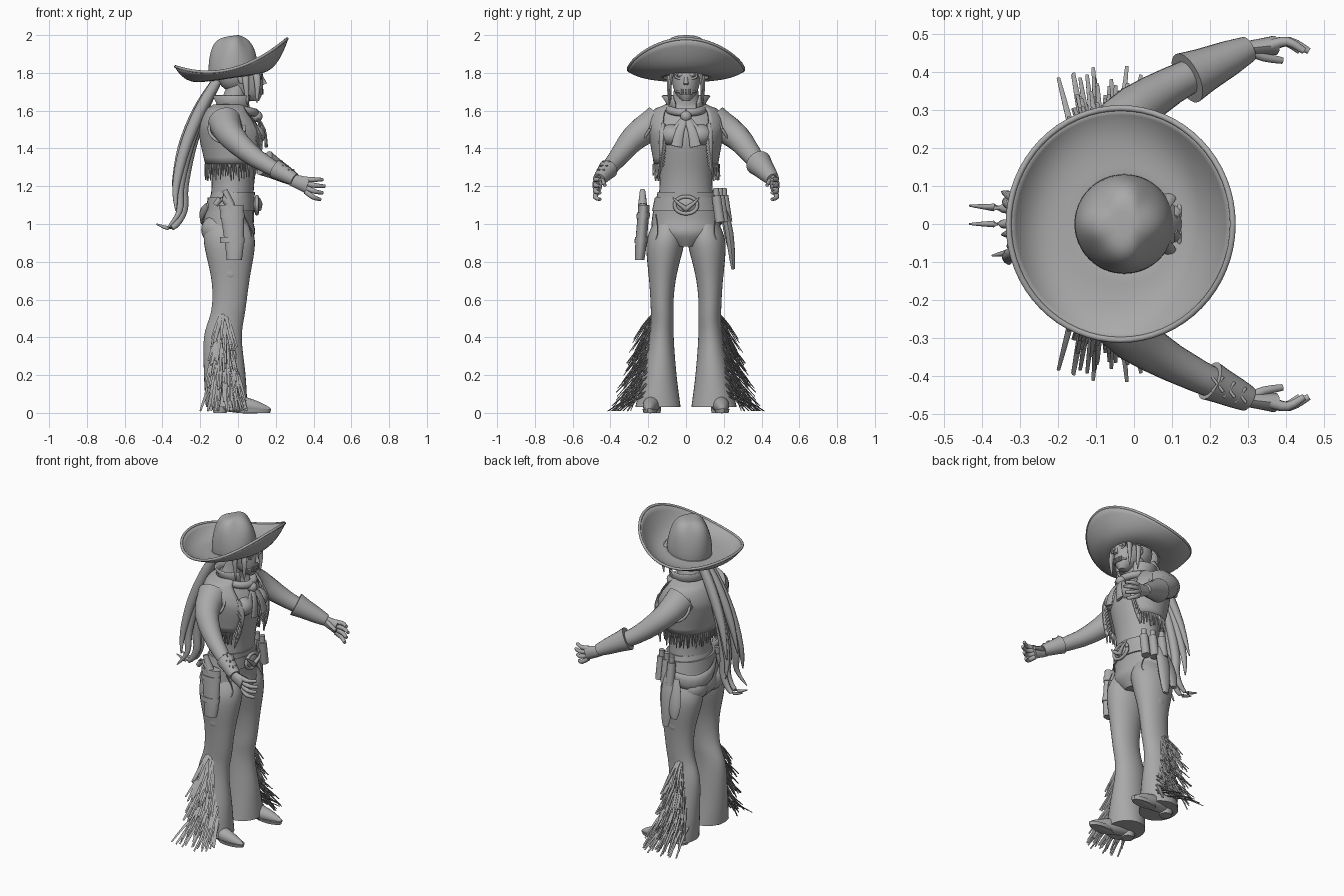
import bpy, bmesh, random
from math import sin, cos, pi, tau
from mathutils import Vector

random.seed(4)
if "Cube" in bpy.data.objects:
    bpy.data.objects.remove(bpy.data.objects["Cube"])
X, Y, Z = Vector((1, 0, 0)), Vector((0, 1, 0)), Vector((0, 0, 1))
BOTH, NEAR, FAR = (1, -1), (-1,), (1,)
parts = []
grey = (0.4, 0.4, 0.4, 1)
clay = bpy.data.materials.new("plain grey")
clay.use_nodes = True
clay.diffuse_color = grey
clay.node_tree.nodes["Principled BSDF"].inputs["Base Color"].default_value = grey

def finish(name, bm, thickness=0):
    """Turn a bmesh into a coloured object, optionally thickened."""
    bmesh.ops.recalc_face_normals(bm, faces=bm.faces)
    mesh = bpy.data.meshes.new(name)
    bm.to_mesh(mesh)
    bm.free()
    mesh.materials.append(clay)
    part = bpy.data.objects.new(name, mesh)
    bpy.context.collection.objects.link(part)
    if thickness:
        solid = part.modifiers.new("thickness", "SOLIDIFY")
        solid.thickness, solid.offset = thickness, 0
    parts.append(part)

def spline(rows, steps):
    """Smooth curve through rows of numbers."""
    result = []
    for i in range(len(rows) - 1):
        before, after = rows[max(i - 1, 0)], rows[min(i + 2, len(rows) - 1)]
        for t in (j / steps for j in range(steps)):
            result.append([b + t / 2 * (c - a + t * (2*a - 5*b + 4*c - d + t * (3*(b - c) + d - a)))
                           for a, b, c, d in zip(before, rows[i], rows[i + 1], after)])
    return result + [list(rows[-1])]

def skin(bm, rings, closed=True, capped=True):
    """Join rings of points with faces."""
    rings = [[bm.verts.new(point) for point in ring] for ring in rings]
    for low, high in zip(rings, rings[1:]):
        for i in range(0 if closed else 1, len(low)):
            bm.faces.new((low[i - 1], low[i], high[i], high[i - 1]))
    if capped:
        bm.faces.new(rings[0])
        bm.faces.new(rings[-1])

def tube(name, paths, start, end, flat=1, bulge=0, ref=X, sides=10, steps=3, ys=FAR):
    """Tapering tubes along paths; flat narrows them across the ref direction."""
    bm = bmesh.new()
    for path, side in ((p, s) for p in paths for s in ys):
        line = [Vector((x, y * side, z)) for x, y, z in spline(path, steps)]
        rings = []
        for i, centre in enumerate(line):
            t = i / (len(line) - 1)
            along = (line[min(i + 1, len(line) - 1)] - line[max(i - 1, 0)]).normalized()
            wide = (ref - along * ref.dot(along)).normalized()
            thin = along.cross(wide) * flat
            radius = start + (end - start) * t + bulge * sin(pi * t)
            rings.append([centre + radius * (wide * cos(tau * q / sides) + thin * sin(tau * q / sides))
                          for q in range(sides)])
        skin(bm, rings)
    finish(name, bm)

def around(row, angle, grow=0):
    """Point on a level oval given as height, back, front and half width."""
    z, back, front, half = row
    return Vector(((back + front) / 2 + ((front - back) / 2 + grow) * cos(angle), (half + grow) * sin(angle), z))

def body(name, rows, centre=lambda z: 0, grow=0, ys=FAR, sides=32):
    """Solid made of stacked level ovals."""
    bm = bmesh.new()
    for side in ys:
        skin(bm, [[around(row, tau * q / sides, grow) + Y * side * centre(row[0]) for q in range(sides)]
                  for row in spline(rows, 5)])
    finish(name, bm)

def wrap(name, rows, opening, grow=0, sides=40):
    """Sheet of level ovals left open at the front."""
    bm = bmesh.new()
    skin(bm, [[around(row, opening(row[0]) + (tau - 2 * opening(row[0])) * q / sides, grow)
               for q in range(sides + 1)] for row in rows], closed=False, capped=False)
    finish(name, bm, 0.01)

def ball(name, centre, size, ys=BOTH):
    bm = bmesh.new()
    for side in ys:
        for vert in bmesh.ops.create_uvsphere(bm, u_segments=20, v_segments=12, radius=1)["verts"]:
            x, y, z = (c + v * s for c, v, s in zip(centre, vert.co, size))
            vert.co = x, y * side, z
    finish(name, bm)

def loop(centre, across, up, count=20):
    """Closed oval path spanned by two half axes."""
    return [Vector(centre) + across * cos(tau * i / count) + up * sin(tau * i / count) for i in range(count + 1)]

# torso
torso = [(1.1, -.15, .08, .15), (1.25, -.14, .09, .14), (1.45, -.18, .13, .17), (1.53, -.18, .1, .18),
         (1.6, -.15, .05, .15), (1.64, -.1, .04, .08), (1.75, -.05, .06, .06)]
body("torso", torso)
ball("chest_muscles", (.07, .07, 1.47), (.075, .075, .06))
# arms and hands
elbow, wrist = Vector((.1, .365, 1.345)), Vector((.3, .46, 1.235))
palm = wrist + Vector((.07, .01, -.03))
tube("arms", [[(-.07, .15, 1.54), (-.03, .27, 1.46), elbow, wrist]], .09, .03, ref=Z, sides=20, ys=BOTH)
tube("palms", [[wrist - X * .02, palm]], .03, .044, flat=.6, ref=Z, ys=BOTH)
fingers = [[wrist, wrist + Vector((.04, -.02, -.01)), wrist + Vector((.09, -.03, -.03))]]
for f in range(4):
    knuckle = palm + Z * (.03 - f * .021) - X * .01
    reach = .1 - abs(f - 1) * .012
    fingers.append([knuckle, knuckle + Vector((reach / 2, .01, -.01 * f)),
                    knuckle + Vector((reach, -.015, -.014 * f))])
tube("fingers", fingers, .016, .009, ref=Z, ys=BOTH)
# flared gauntlet on one wrist, laced wrap on the other
tube("gauntlet", [[wrist, wrist.lerp(elbow, .8)]], .035, .07, ref=Z, sides=20)
tube("wrist_wrap", [[wrist, wrist.lerp(elbow, .5)]], .034, .053, ref=Z, sides=20, ys=NEAR)
laces = []
for i in range(3):
    knot = wrist.lerp(elbow, .1 + i * .15) + Z * (.04 + i * .006)
    for lean in BOTH:
        cross = X * .015 + Y * lean * .02
        laces.append([knot - cross, knot + cross])
tube("wrap_laces", laces, .004, .004, ref=Z, ys=NEAR)
# head and face
body("head", [(1.65, .06, .11, .02), (1.7, -.02, .13, .06), (1.8, -.08, .13, .08), (1.88, -.08, .08, .06)])
ball("eyes", (.12, .03, 1.79), (.01, .02, .01))
ball("ears", (.02, .08, 1.77), (.02, .01, .03))
tube("eye_sockets", [loop((.12, .034, 1.79), Y * .024, Z * .02)], .006, .006, ys=BOTH)
tube("nose", [[(.12, 0, 1.79), (.14, 0, 1.74)]], .008, .014)
tube("mouth_stripe", [[(.1, -.05, 1.7), (.13, 0, 1.7), (.1, .05, 1.7)]], .006, .006, ref=Z)
teeth = [Vector((.13 - y * y * 7, y, 1.7)) for y in (.006, .018, .03)]
tube("teeth", [[t - Z * .015, t + Z * .015] for t in teeth], .005, .005, ys=BOTH)
# hair: cap, face-framing locks and a long ponytail with a curled end
ball("hair_cap", (-.02, 0, 1.8), (.095, .085, .1), FAR)
tube("face_locks", [[(.06, .02, 1.87), (.1, .08, 1.78), (.1, .08, 1.64)], [(.1, .02, 1.83), (.12, .06, 1.77)],
                    [(.04, .05, 1.86), (.04, .09, 1.78), (.05, .09, 1.63)]],
     .015, .002, bulge=.01, flat=.6, ys=BOTH)
tail = [(-.11, 1.76), (-.19, 1.6), (-.26, 1.4), (-.3, 1.2), (-.3, 1.07), (-.36, .98), (-.45, 1)]
locks = []
for i, length in enumerate((5, 6, 4, 7, 7, 5, 4)):
    spread, sweep = i / 3 - 1, 1.25 - .1 * (length - 4)
    locks.append([(-.11 + (x + .11) * sweep, spread * (.025 + .02 * j), z) for j, (x, z) in enumerate(tail[:length])])
tube("ponytail", locks, .025, .003, bulge=.015, flat=.8, steps=4)
tube("hair_tie", [loop((-.12, 0, 1.74), Y * .03, X * .02 + Z * .02)], .01, .01)
# hat: rings from the rim inward, then up over the pinched crown
sides, brim_steps, crown_steps = 64, 12, 20
rings = []
for step in range(brim_steps + crown_steps):
    ring = []
    for i in range(sides):
        c, s = cos(tau * i / sides), sin(tau * i / sides)
        if step < brim_steps:
            r = 1 - step / brim_steps
            rim_x = .295 * c - .035
            x = rim_x * r + (.125 * c - .025) * (1 - r)
            y = s * (.305 * r + .125 * (1 - r))
            rim_z = 1.83 + .32 * rim_x + rim_x**2
            z = (1.785 + .15 * x) * (1 - r**3) + rim_z * r**3
        else:
            t = (step - brim_steps) / crown_steps
            lift = sin(t * pi / 2) ** .8
            r = .125 * cos(t * pi / 2) ** .5 * (1 - .1 * lift**2 * (1 - cos(4 * tau * i / sides)))
            x, y = r * c - .025 - .005 * lift, r * s
            z = 1.785 + .15 * x + .21 * lift - .4 * max(x, 0) * lift
        ring.append(Vector((x, y, z)))
    rings.append(ring)
bm = bmesh.new()
skin(bm, rings, capped=False)
bm.verts.ensure_lookup_table()
bm.faces.new(bm.verts[-sides:])
finish("hat", bm, .012)
for name, ring in (("hat_rim", rings[0]), ("hat_band", rings[brim_steps])):
    tube(name, [ring + ring[:1]], .008, .008, ref=Z, steps=1)
# fringed vest, following the torso
vest = [row for row in spline(torso, 6) if 1.3 < row[0] < 1.64]
vest_opening = lambda z: .65 + 7 * (z - 1.5) ** 2
wrap("vest", vest, vest_opening, grow=.018)
tube("armhole_trim", [loop((-.06, .19, 1.505), X * .093, Z * .075 - Y * .045)], .008, .008, ys=BOTH)
hem, edge = [], []
for i in range(46):
    root = around(vest[0], 1 + (tau - 2) * i / 45, .022)
    hem.append([root, root - Z * random.uniform(.06, .09) + Y * random.uniform(-.01, .01)])
tube("vest_hem_fringe", hem, .01, .004, flat=.6, ref=Y, sides=5)
for row in spline([r for r in vest if r[0] < 1.54], 2):
    root = around(row, vest_opening(row[0]), .018)
    edge.append([root, root + X * .015 + Y * .01 - Z * .03, root + X * .01 + Y * .02 - Z * .09])
tube("vest_edge_fringe", edge, .014, .004, flat=.6, ref=Y, sides=6, ys=BOTH)
# popped collar and knotted scarf
wrap("collar", [(1.59, -.12, .08, .1), (1.64, -.11, .07, .1), (1.68, -.13, .08, .125)], lambda z: .6)
tube("scarf_wrap", [loop((0, 0, 1.61), X * .09 - Z * .02, Y * .09)], .022, .022)
ball("scarf_knot", (.1, 0, 1.57), (.03, .03, .03), FAR)
tube("scarf_tails", [[(.1, 0, 1.57), (.14, .03, 1.5), (.15, .05, 1.41)], [(.1, 0, 1.57), (.13, .07, 1.47)]],
     .015, .03, flat=.3, ref=Y, ys=BOTH)
# flared trousers
body("trouser_seat", [(.88, -.13, .05, .07), (.95, -.19, .09, .17), (1.03, -.18, .08, .18), (1.17, -.14, .09, .15)])
body("trouser_legs", [(1, -.17, .06, .08), (.9, -.18, .09, .1), (.7, -.14, .06, .07), (.55, -.14, .04, .06),
                      (.4, -.18, .02, .065), (.2, -.18, .04, .09), (.03, -.17, .05, .12)],
     centre=lambda z: .15 - .05 * z + .2 * max(0, z - .5) * (.95 - z), ys=BOTH)
ball("buttocks", (-.11, .08, .97), (.085, .09, .08))
ball("leg_discs", (-.04, .19, .74), (.03, .01, .03))
tube("hip_seams", [[(.03, .16, 1.05), (.07, .15, .95), (.04, .18, .85), (-.02, .18, .55)]], .003, .003, ys=BOTH)
# ragged fringe fanning out from the outer leg seams
strands = []
for i in range(110):
    down, sway, length = i / 110, random.uniform(-1, 1), random.uniform(.5, 1.1)
    root = Vector((sway * (.015 + .075 * down) - .075, .18 + .05 * down - .03 * down * sway**2, .52 - .44 * down))
    tip = root + Vector((sway * .05, (.09 + .1 * down) * length, -(.14 + .04 * down) * random.uniform(.8, 1.2)))
    tip.z = max(tip.z, .01)
    strands.append([root, (root + tip) / 2 + Z * .01, tip])
tube("leg_fringe", strands, .012, .005, flat=.4, sides=5, steps=2, ys=BOTH)
# boots
tube("boots", [[(-.14, .165, .05), (-.04, .175, .05), (.07, .19, .035), (.17, .195, .015)]],
     .03, .01, bulge=.025, ref=Y, sides=16, ys=BOTH)
body("boot_heels", [(0, -.13, -.06, .035), (.04, -.14, -.05, .04)], centre=lambda z: .17, ys=BOTH)
body("boot_soles", [(0, 0, .17, .035), (.02, 0, .175, .04)], centre=lambda z: .19, ys=BOTH)
# belt with horned buckle
body("belt", [(1.07, -.17, .09, .18), (1.14, -.16, .09, .165)])
ball("buckle", (.09, 0, 1.1), (.02, .06, .04), FAR)
tube("buckle_rim", [loop((.1, 0, 1.1), Y * .06, Z * .045)], .01, .01)
tube("buckle_horns", [[(.11, 0, 1.08), (.12, .04, 1.11), (.11, .07, 1.14)]], .015, .003, ys=BOTH)
# holster and pistol on one hip
hip = lambda z: .31 - .08 * z
body("holster", [(.81, -.06, .02, .025), (.9, -.07, .03, .03), (1.1, -.1, .03, .03)], hip, ys=NEAR)
for z in (.9, 1.03):
    body("holster_strap", [(z, -.09, .03, .03), (z + .03, -.09, .03, .03)], hip, grow=.005, ys=NEAR)
tube("pistol_grip", [[(-.03, .23, 1.08), (-.08, .23, 1.14), (-.12, .23, 1.1)],
                     [(-.04, .23, 1.1), (-.07, .23, 1.18)]], .025, .014, ys=NEAR)
# bottles and draped sash on the other hip
bottles = [Vector((.06 - .05 * i, .16 + .02 * i, 1.15)) for i in range(3)]
tube("belt_bottles", [[top, top + Y * .02 - Z * .14] for top in bottles], .025, .026, sides=14)
tube("bottle_necks", [[top, top + Z * .04] for top in bottles], .017, .016, sides=14)
tube("hip_sash", [[(.05, .16, 1.1), (-.05, .19, 1.05), (-.15, .13, 1.02), (-.19, .03, 1.05), (-.16, -.07, 1.1)]],
     .02, .015, bulge=.03, flat=.4, ref=Z)
tube("sash_tails", [[(-.03, .2, 1.08), (-.03, .23, .95), (-.03, .25, .76)],
                    [(-.06, .2, 1.05), (-.08, .23, .92), (-.09, .25, .82)]], .03, .02, bulge=.02, flat=.5)
# smooth shading that keeps the sharp edges
bpy.ops.object.select_all(action="DESELECT")
for part in parts:
    part.select_set(True)
bpy.context.view_layer.objects.active = parts[0]
bpy.ops.object.shade_smooth_by_angle(angle=.8)
